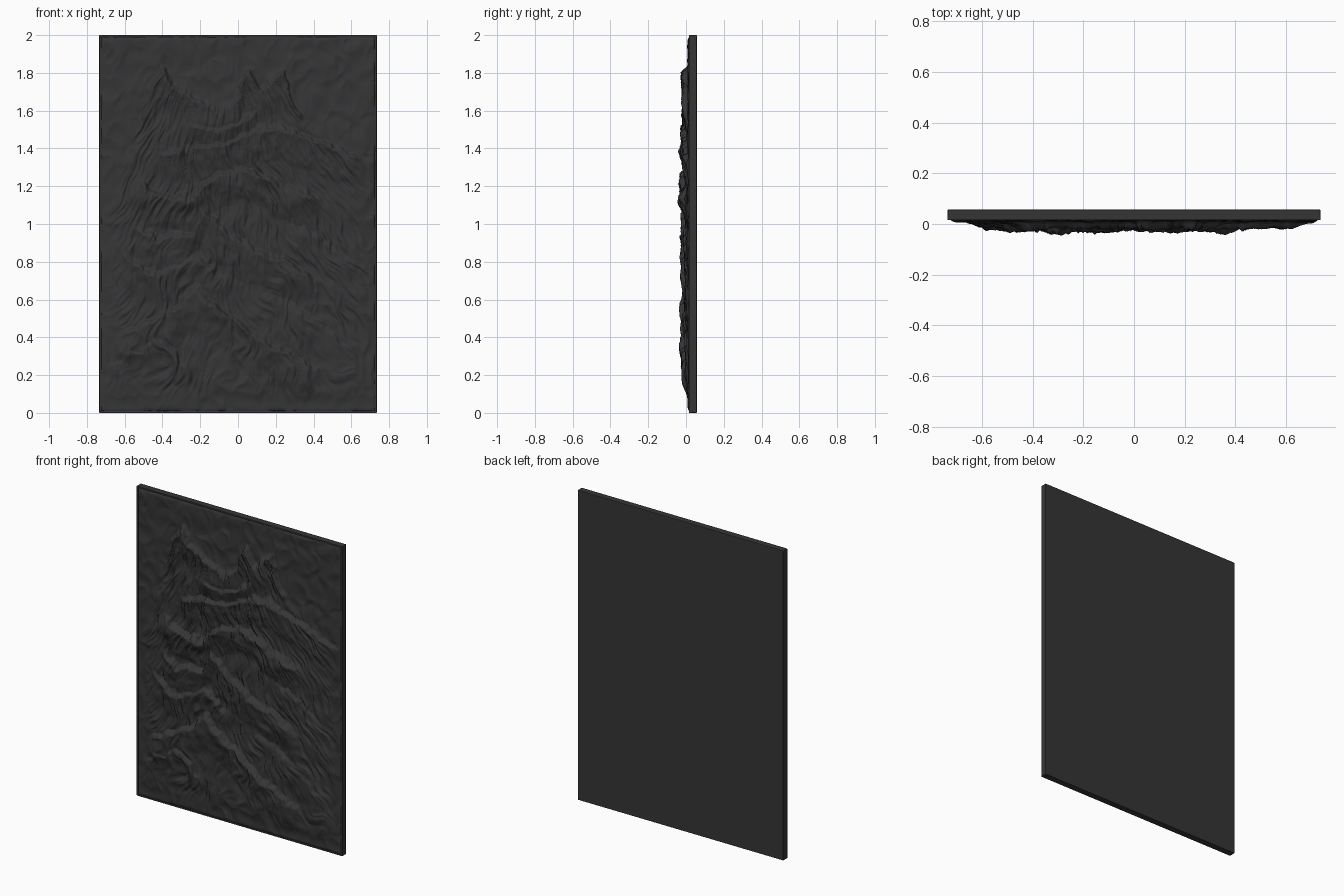
import bpy, bmesh, math
from mathutils import Vector, noise

if "Cube" in bpy.data.objects:
    bpy.data.objects.remove(bpy.data.objects["Cube"])

W, H = 1.47, 2.0
NX, NZ = 290, 395

mat = bpy.data.materials.new("charcoal")
mat.diffuse_color = (0.036, 0.036, 0.037, 1)
mat.use_nodes = True
mat.node_tree.nodes["Principled BSDF"].inputs["Base Color"].default_value = mat.diffuse_color

# Upper outline of the raised area; everything above is shallow background
SKYLINE = [(-.74, 1.0), (-.6, 1.3), (-.47, 1.7), (-.4, 1.85), (-.3, 1.72), (-.1, 1.62),
           (0, 1.72), (.05, 1.84), (.13, 1.72), (.23, 1.85), (.33, 1.58), (.5, 1.46), (.74, 1.34)]

# Crest lines of the folds, each with a height and a fall length below it
CRESTS = [
    ([(-.47, 1.7), (-.4, 1.82), (-.3, 1.7), (-.12, 1.6), (0, 1.68), (.05, 1.83),
      (.13, 1.70), (.23, 1.82), (.32, 1.58)], .030, .2),
    ([(-.25, 1.52), (-.1, 1.5), (0, 1.53), (.1, 1.6)], .030, .13),
    ([(-.38, 1.38), (-.2, 1.40), (-.05, 1.42), (.1, 1.5), (.25, 1.5), (.5, 1.42), (.72, 1.31)], .040, .18),
    ([(-.52, 1.2), (-.42, 1.15), (-.25, 1.14), (-.18, 1.22), (0, 1.30), (.1, 1.27),
      (.25, 1.2), (.4, 1.14)], .042, .18),
    ([(-.5, .98), (-.4, .92), (-.25, .95), (-.2, 1.08), (-.1, .98), (.05, .88),
      (.25, .8), (.4, .72)], .038, .2),
    ([(-.6, .82), (-.45, .72), (-.3, .78), (-.22, .82), (-.1, .72)], .028, .16),
    ([(-.6, .42), (-.45, .48), (-.32, .55), (-.22, .66), (-.1, .56), (.05, .44),
      (.2, .34), (.4, .22)], .036, .22),
    ([(-.68, .24), (-.55, .33), (-.4, .38), (-.3, .27)], .030, .16),
    ([(.3, 1.0), (.45, .9), (.6, .78), (.7, .62)], .018, .22),
    ([(.1, .62), (.3, .55), (.5, .42), (.66, .26)], .016, .2),
]


def smooth(a, b, v):
    t = max(0.0, min(1.0, (v - a) / (b - a)))
    return t * t * (3 - 2 * t)


def n(x, y, seed):
    return noise.noise(Vector((x, seed * 7.31, y)))


def line_z(pts, x):
    if x <= pts[0][0]:
        return pts[0][1]
    for (x0, z0), (x1, z1) in zip(pts, pts[1:]):
        if x <= x1:
            return z0 + (z1 - z0) * (x - x0) / (x1 - x0)
    return pts[-1][1]


def height(x, z):
    # Wobble the coordinates so that crests look natural
    wx = x + .025 * n(x * 6, z * 6, 1) + .015 * n(x * 17, z * 17, 2)
    wz = z + .025 * n(x * 6, z * 6, 3) + .020 * n(x * 18, z * 14, 4) + .012 * n(x * 45, z * 30, 5)
    # Hammered background with short curled dents
    bx, bz = x + .04 * n(x * 9, z * 9, 6), z + .04 * n(x * 9, z * 9, 7)
    back = .005 + .007 * n(bx * 13, bz * 13, 8) + .006 * (.4 - abs(n(bx * 15, bz * 9, 9)) * 2)
    land = smooth(-.02, .05, line_z(SKYLINE, wx) - wz)
    # Folds: steep above the crest, sloping away below it
    fold = 0
    for pts, top, fall in CRESTS:
        d = line_z(pts, wx) - wz
        if -.03 < d < fall:
            e = smooth(-.025, .015, d) * (1 - max(0, d) / fall)
            e *= smooth(pts[0][0] - .06, pts[0][0] + .05, wx) * (1 - smooth(pts[-1][0] - .05, pts[-1][0] + .06, wx))
            fold = max(fold, e * top)
    # Strands that fan downwards from the peaks, bent by a swirl
    swirl = .06 * n(x * 4, z * 4, 10) + .018 * n(x * 11, z * 11, 11)
    fan = math.atan2(x + .12, 2.3 - z) * 1.2 + swirl - .12 * smooth(1.9, .2, z) * (x + .2)
    s1 = .42 - abs(n(fan * 18, z * 4, 12)) * 2.2
    s2 = .42 - abs(n(fan * 40, z * 6, 13)) * 2.2
    s3 = .42 - abs(n(fan * 80, z * 9, 14)) * 2.2
    lump = n(x * 8, z * 8, 15)
    patch = .8 + .5 * n(x * 5, z * 5, 16)
    ridge = .013 + fold * (.9 + .3 * lump) + patch * (.009 * s1 + .010 * s2 + .006 * s3) + .005 * lump
    # Fade the relief towards the border
    ex, ez = W / 2 - abs(x), min(z, H - z)
    edge = smooth(0, .17, ex) * smooth(.04, .18, ez)
    rim = smooth(0, .03, min(ex, ez))
    return max(-.0005, back * rim + (ridge - back * .6) * land * edge)


# Relief sheet
bm = bmesh.new()
rows = []
for j in range(NZ + 1):
    z = .008 + (H - .016) * j / NZ
    row = []
    for i in range(NX + 1):
        x = (W - .016) * (i / NX - .5)
        border = i in (0, NX) or j in (0, NZ)
        row.append(bm.verts.new((x, .026 if border else .018 - height(x, z), z)))
    rows.append(row)
for j in range(NZ):
    for i in range(NX):
        f = bm.faces.new((rows[j][i], rows[j][i + 1], rows[j + 1][i + 1], rows[j + 1][i]))
        f.smooth = True
me = bpy.data.meshes.new("relief_surface")
bm.to_mesh(me)
bm.free()
me.materials.append(mat)
bpy.context.collection.objects.link(bpy.data.objects.new("relief_surface", me))


def box(name, size, loc, bevel):
    bpy.ops.mesh.primitive_cube_add(size=1, location=loc)
    ob = bpy.context.object
    ob.name = name
    ob.scale = size
    bpy.ops.object.transform_apply(location=False, rotation=False, scale=True)
    ob.data.materials.append(mat)
    m = ob.modifiers.new("soft_edges", 'BEVEL')
    m.width, m.segments = bevel, 2
    return ob


# Backing slab
box("backing_slab", (W, .038, H), (0, .038, H / 2), .003)

# Thin raised rim around the front
for s in (-1, 1):
    box("rim_side", (.010, .012, H), (s * (W / 2 - .005), .021, H / 2), .002)
    box("rim_end", (W, .012, .010), (0, .021, H / 2 + s * (H / 2 - .005)), .002)
